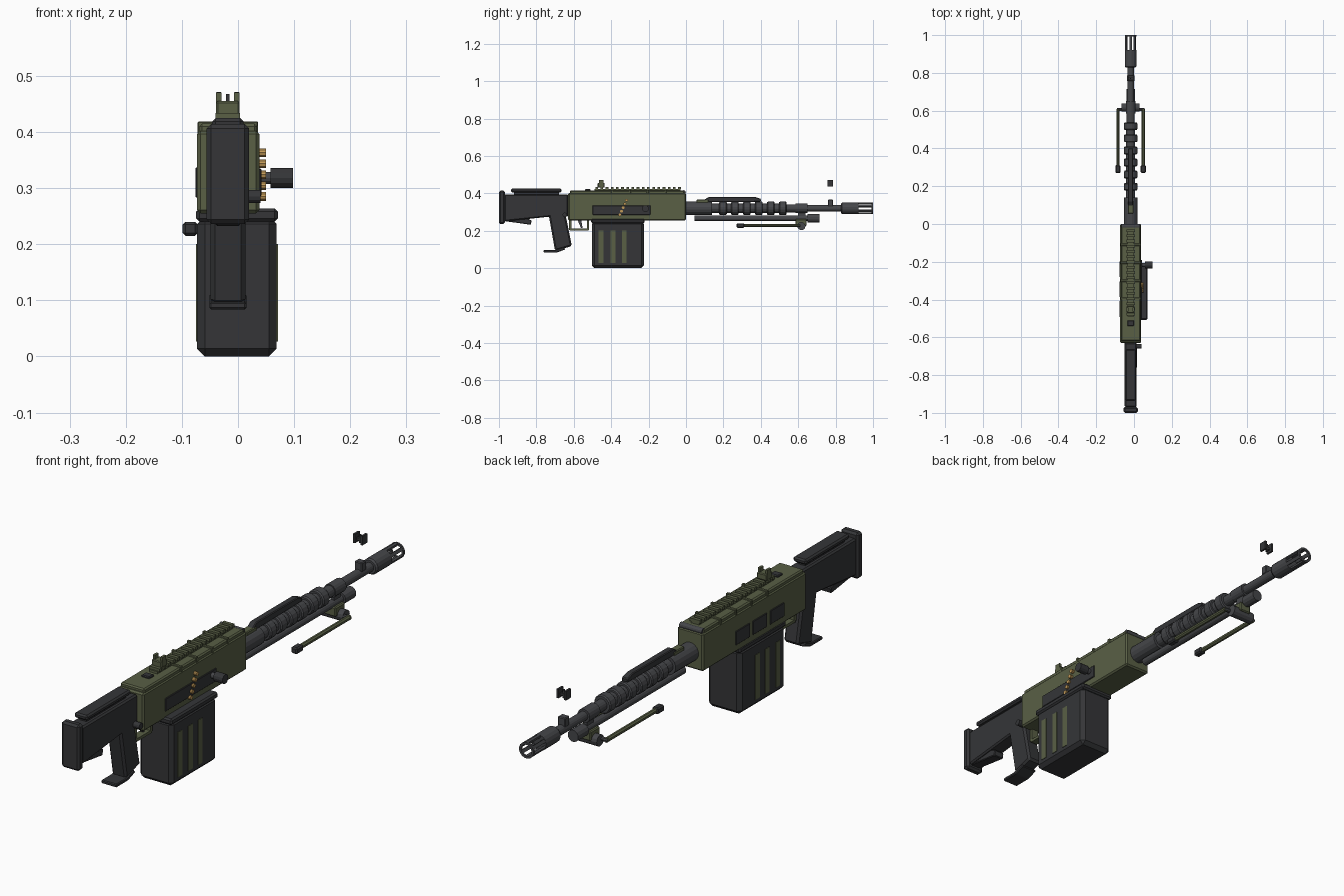
import bpy, bmesh, math
from mathutils import Vector, Matrix

if "Cube" in bpy.data.objects:
    bpy.data.objects.remove(bpy.data.objects["Cube"])


def material(name, rgb):
    m = bpy.data.materials.new(name)
    m.diffuse_color = (*rgb, 1)
    m.use_nodes = True
    m.node_tree.nodes["Principled BSDF"].inputs["Base Color"].default_value = m.diffuse_color
    return m


GREEN = material("olive", (0.10, 0.115, 0.06))
BLACK = material("black_polymer", (0.035, 0.036, 0.039))
STEEL = material("gun_steel", (0.06, 0.062, 0.068))
BRASS = material("brass", (0.55, 0.33, 0.10))
CX = -0.018   # centre line of the weapon
BZ = 0.32     # bore height


def finish(name, bm, mat, bevel=0.0):
    bmesh.ops.recalc_face_normals(bm, faces=bm.faces)
    if bevel:
        bmesh.ops.bevel(bm, geom=list(bm.edges), offset=bevel, segments=1,
                        profile=0.5, affect='EDGES')
    me = bpy.data.meshes.new(name)
    bm.to_mesh(me)
    bm.free()
    me.materials.append(mat)
    ob = bpy.data.objects.new(name, me)
    bpy.context.collection.objects.link(ob)
    return ob


def box(name, x, y, z, mat, bevel=0.0):
    bm = bmesh.new()
    bmesh.ops.create_cube(bm, size=1)
    for v in bm.verts:
        for i, (a, b) in enumerate((x, y, z)):
            v.co[i] = (a + b) / 2 + v.co[i] * (b - a)
    return finish(name, bm, mat, bevel)


def cbox(name, w, y, z, mat, bevel=0.0):
    return box(name, (CX - w / 2, CX + w / 2), y, z, mat, bevel)


def prism(name, w, pts, mat, bevel=0.0):
    """Side profile of (y, z) points extruded to width w about the centre line."""
    bm = bmesh.new()
    f = bm.faces.new([bm.verts.new((CX - w / 2, y, z)) for y, z in pts])
    r = bmesh.ops.extrude_face_region(bm, geom=[f])
    vs = [g for g in r["geom"] if isinstance(g, bmesh.types.BMVert)]
    bmesh.ops.translate(bm, verts=vs, vec=(w, 0, 0))
    return finish(name, bm, mat, bevel)


def lathe(name, profile, mat, x=CX, z=BZ, n=16, closed=False):
    """Turn (radius, y) points about a line along y; open profiles get end caps."""
    bm = bmesh.new()
    rings = [[bm.verts.new((x + r * math.cos(2 * math.pi * (k + .5) / n), y,
                            z + r * math.sin(2 * math.pi * (k + .5) / n)))
              for k in range(n)] for r, y in profile]
    pairs = list(zip(rings, rings[1:]))
    if closed:
        pairs.append((rings[-1], rings[0]))
    else:
        bm.faces.new(rings[0])
        bm.faces.new(rings[-1])
    for a, b in pairs:
        for k in range(n):
            bm.faces.new((a[k], a[(k + 1) % n], b[(k + 1) % n], b[k]))
    return finish(name, bm, mat)


def rod_x(name, x0, x1, y, z, r, mat, n=12):
    bm = bmesh.new()
    bmesh.ops.create_cone(bm, cap_ends=True, segments=n, radius1=r, radius2=r, depth=x1 - x0)
    bm.transform(Matrix.Translation(((x0 + x1) / 2, y, z)) @ Matrix.Rotation(math.pi / 2, 4, 'Y'))
    return finish(name, bm, mat)


# Receiver and top cover
box("receiver", (-0.073, 0.038), (-0.63, 0), (0.255, 0.402), GREEN, 0.006)
box("top_cover", (-0.069, 0.034), (-0.62, -0.008), (0.38, 0.415), GREEN, 0.005)
rod_x("cover_hinge", -0.066, 0.031, -0.012, 0.406, 0.011, STEEL)
for i in range(4):
    y = -0.11 - 0.095 * i
    cbox(f"cover_rib_{i}", 0.108, (y - 0.006, y + 0.006), (0.395, 0.419), GREEN, 0.002)
cbox("cover_latch", 0.035, (-0.54, -0.51), (0.41, 0.422), BLACK, 0.003)

# Top rail with teeth
cbox("rail_base", 0.034, (-0.49, -0.03), (0.412, 0.424), GREEN)
for i in range(17):
    y = -0.485 + 0.0277 * i
    cbox(f"rail_tooth_{i}", 0.044, (y, y + 0.014), (0.422, 0.434), GREEN)

# Rear sight
cbox("rear_sight_base", 0.042, (-0.472, -0.435), (0.43, 0.455), GREEN, 0.003)
for s in (-1, 1):
    x = CX + s * 0.016
    box(f"rear_sight_ear_{s}", (x - 0.005, x + 0.005), (-0.464, -0.442), (0.45, 0.47), GREEN)

# Left side panels
for i, y in enumerate((-0.24, -0.345, -0.45)):
    box(f"left_panel_{i}", (-0.076, -0.07), (y - 0.043, y + 0.043), (0.283, 0.337), BLACK, 0.002)

# Feed port, cartridges and charging handle on the right
box("feed_port", (0.034, 0.042), (-0.5, -0.19), (0.285, 0.335), BLACK, 0.002)
for i in range(5):
    rod_x(f"cartridge_{i}", 0.02, 0.05, -0.318 - 0.009 * i, 0.363 - 0.0195 * i, 0.008, BRASS, 10)
rod_x("charging_shaft", 0.03, 0.062, -0.217, 0.318, 0.011, STEEL)
rod_x("charging_knob", 0.058, 0.098, -0.217, 0.318, 0.018, BLACK)
rod_x("safety_button", 0.0, 0.04, -0.648, 0.285, 0.012, BLACK)

# Ammunition box with ribs on both sides
box("ammo_box", (-0.073, 0.069), (-0.503, -0.225), (0, 0.25), BLACK, 0.014)
box("ammo_box_lid", (-0.075, 0.071), (-0.507, -0.221), (0.24, 0.264), BLACK, 0.006)
for i, y in enumerate((-0.454, -0.39, -0.33)):
    box(f"ammo_rib_right_{i}", (0.066, 0.071), (y - 0.013, y + 0.013), (0.027, 0.2), GREEN)
    box(f"ammo_rib_left_{i}", (-0.075, -0.07), (y - 0.013, y + 0.013), (0.027, 0.2), GREEN)

# Stock
prism("stock", 0.062, [(-0.97, 0.395), (-0.63, 0.395), (-0.63, 0.275), (-0.73, 0.275),
                       (-0.97, 0.25)], BLACK, 0.006)
cbox("butt_plate", 0.076, (-1, -0.968), (0.236, 0.414), BLACK, 0.008)
cbox("cheek_rest", 0.056, (-0.935, -0.665), (0.405, 0.425), BLACK, 0.006)
cbox("cheek_rest_mount", 0.03, (-0.92, -0.68), (0.39, 0.41), BLACK)
prism("stock_hook", 0.044, [(-0.975, 0.27), (-0.86, 0.27), (-0.825, 0.255), (-0.83, 0.232),
                            (-0.975, 0.252)], BLACK, 0.003)

# Pistol grip and trigger group
prism("pistol_grip", 0.062, [(-0.735, 0.29), (-0.645, 0.29), (-0.61, 0.118), (-0.70, 0.092)],
      BLACK, 0.008)
prism("grip_foot", 0.066, [(-0.762, 0.084), (-0.69, 0.084), (-0.645, 0.1), (-0.655, 0.112),
                           (-0.70, 0.097), (-0.762, 0.097)], BLACK, 0.003)
cbox("guard_bottom", 0.03, (-0.62, -0.52), (0.2, 0.211), GREEN)
cbox("guard_front", 0.03, (-0.53, -0.518), (0.205, 0.26), GREEN)
cbox("guard_back", 0.03, (-0.626, -0.612), (0.205, 0.26), GREEN)
prism("trigger", 0.012, [(-0.58, 0.258), (-0.56, 0.258), (-0.553, 0.215), (-0.562, 0.215)], STEEL)

# Barrel with sleeve and cooling rings
lathe("barrel", [(0.036, -0.01), (0.036, 0.14), (0.025, 0.14), (0.025, 0.53), (0.022, 0.53),
                 (0.022, 0.62), (0.018, 0.62), (0.018, 0.845)], STEEL)
for i in range(6):
    y = 0.18 + 0.064 * i
    lathe(f"cooling_ring_{i}", [(0.032, y - 0.003), (0.036, y + 0.002), (0.036, y + 0.033),
                                (0.032, y + 0.038)], STEEL)
lathe("gas_block", [(0.026, 0.585), (0.026, 0.65)], STEEL)

# Muzzle brake: solid collar, six bars and an end ring
lathe("muzzle_collar", [(0.026, 0.828), (0.031, 0.835), (0.031, 0.922)], STEEL)
lathe("muzzle_ring", [(0.031, 0.993), (0.031, 1.0), (0.022, 1.0), (0.022, 0.993)], STEEL, closed=True)
for k in range(6):
    bm = bmesh.new()
    bmesh.ops.create_cube(bm, size=1, matrix=Matrix.Diagonal((0.013, 0.08, 0.008, 1)))
    bm.transform(Matrix.Translation((CX, 0.957, BZ)) @ Matrix.Rotation(math.pi / 3 * k, 4, 'Y')
                 @ Matrix.Translation((0, 0, 0.026)))
    finish(f"muzzle_bar_{k}", bm, STEEL)

# Front sight base and detached sight blades above it
cbox("front_sight_base", 0.032, (0.758, 0.786), (0.33, 0.366), STEEL, 0.003)
for s in (-1, 1):
    x = CX + s * 0.016
    box(f"front_sight_ear_{s}", (x - 0.004, x + 0.004), (0.756, 0.786), (0.436, 0.471), BLACK)
cbox("front_sight_post", 0.006, (0.767, 0.775), (0.436, 0.468), BLACK)
cbox("front_sight_bridge", 0.03, (0.766, 0.776), (0.445, 0.454), BLACK)

# Gas tube under the barrel
lathe("gas_tube", [(0.015, 0.045), (0.015, 0.65), (0.023, 0.65), (0.023, 0.715)], STEEL, z=0.267, n=12)
cbox("gas_link", 0.016, (0.6, 0.64), (0.26, 0.31), STEEL)

# Carry handle on the barrel
cbox("handle_mount", 0.03, (0.055, 0.12), (0.345, 0.366), GREEN, 0.003)
prism("carry_handle", 0.026, [(0.09, 0.36), (0.12, 0.38), (0.37, 0.38), (0.4, 0.37),
                              (0.4, 0.355), (0.1, 0.352)], BLACK, 0.003)

# Folded bipod
cbox("bipod_clamp", 0.05, (0.585, 0.645), (0.225, 0.262), GREEN, 0.004)
rod_x("bipod_pivot", CX - 0.048, CX + 0.048, 0.617, 0.225, 0.022, STEEL)
for s in (-1, 1):
    x = CX + s * 0.067
    a, b = sorted((CX + s * 0.03, x + s * 0.006))
    rod_x(f"bipod_axle_{s}", a, b, 0.605, 0.228, 0.008, STEEL, 8)
    lathe(f"bipod_leg_{s}", [(0.0095, 0.3), (0.0095, 0.61)], GREEN, x=x, z=0.228, n=8)
    box(f"bipod_foot_{s}", (x - 0.0135, x + 0.0135), (0.27, 0.312), (0.215, 0.24), BLACK, 0.005)
